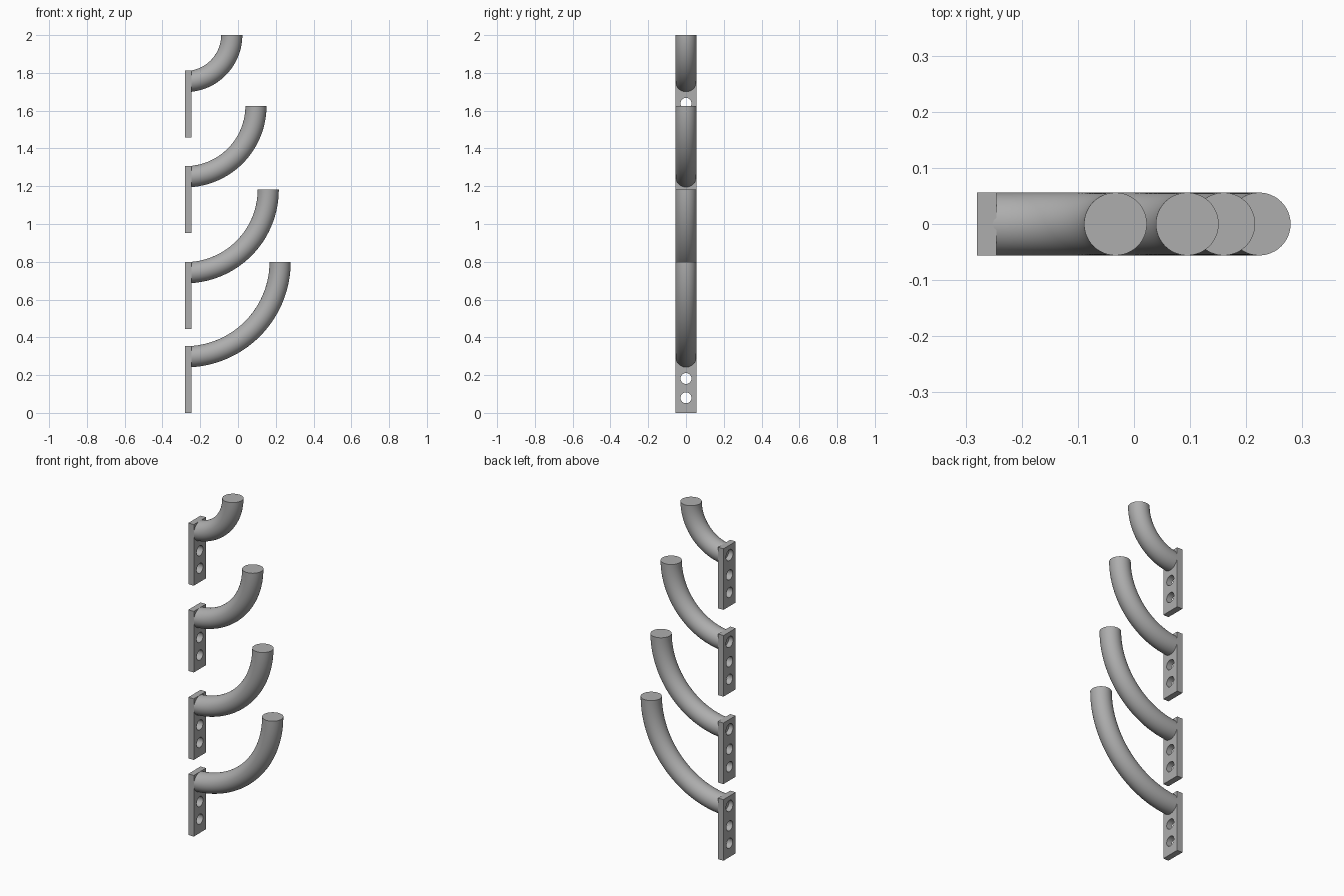
import bpy, bmesh, math
from mathutils import Matrix, Vector

cube = bpy.data.objects.get("Cube")
if cube:
    bpy.data.objects.remove(cube, do_unlink=True)

BACK, THICK = -0.28, 0.035      # rear plane and thickness of the plates
HALF, HEIGHT = 0.056, 0.355     # plate half width (also tube radius), plate height
BORE, PORT = 0.032, 0.297       # tube bore radius, height of tube above plate foot

grey = bpy.data.materials.new("grey_metal")
grey.use_nodes = True
colour = (0.42, 0.42, 0.42, 1)
grey.diffuse_color = colour
grey.node_tree.nodes["Principled BSDF"].inputs["Base Color"].default_value = colour


def make_object(name, bm):
    bmesh.ops.recalc_face_normals(bm, faces=bm.faces)
    mesh = bpy.data.meshes.new(name)
    bm.to_mesh(mesh)
    bm.free()
    mesh.materials.append(grey)
    obj = bpy.data.objects.new(name, mesh)
    bpy.context.collection.objects.link(obj)
    return obj


def activate(obj):
    bpy.ops.object.select_all(action='DESELECT')
    obj.select_set(True)
    bpy.context.view_layer.objects.active = obj


def smooth(obj):
    activate(obj)
    bpy.ops.object.shade_smooth_by_angle(angle=math.radians(35))


def make_plate(name):
    # Flat mounting plate
    bm = bmesh.new()
    place = Matrix.Translation((BACK + THICK / 2, 0, HEIGHT / 2))
    bmesh.ops.create_cube(bm, size=1, matrix=place @ Matrix.Diagonal((THICK, HALF * 2, HEIGHT, 1)))
    plate = make_object(name, bm)
    # Two screw holes and the opening into the tube
    bm = bmesh.new()
    for z, radius in ((0.08, 0.029), (0.182, 0.029), (PORT, BORE)):
        place = Matrix.Translation((BACK + THICK / 2, 0, z)) @ Matrix.Rotation(math.pi / 2, 4, 'Y')
        bmesh.ops.create_cone(bm, cap_ends=True, segments=40, radius1=radius,
                              radius2=radius, depth=THICK * 3, matrix=place)
    cutter = make_object("hole_cutter", bm)
    cutter.hide_render = True
    cut = plate.modifiers.new("holes", 'BOOLEAN')
    cut.object, cut.operation, cut.solver = cutter, 'DIFFERENCE', 'EXACT'
    activate(plate)
    bpy.ops.object.modifier_apply(modifier=cut.name)
    bpy.data.objects.remove(cutter, do_unlink=True)
    smooth(plate)
    return plate


def make_tube(name, bend, foot):
    # Hollow quarter bend: two concentric circles swept about the bend centre
    bm = bmesh.new()
    centre = Vector((BACK, 0, foot + PORT + bend))
    start = math.asin((THICK - 0.008) / bend)
    turn = (Matrix.Translation(centre) @ Matrix.Rotation(-start, 4, 'Y')
            @ Matrix.Translation((0, 0, -bend)) @ Matrix.Rotation(math.pi / 2, 4, 'Y'))
    for radius in (HALF, BORE):
        bmesh.ops.create_circle(bm, segments=48, radius=radius, matrix=turn)
    first = bm.edges[:]
    swept = bmesh.ops.spin(bm, geom=bm.verts[:] + first, cent=centre, axis=(0, -1, 0),
                           angle=math.pi / 2 - start, steps=32)
    last = [e for e in swept["geom_last"] if isinstance(e, bmesh.types.BMEdge)]
    for rim in (first, last):
        bmesh.ops.bridge_loops(bm, edges=rim)
    smooth(make_object(name, bm))


# Four brackets, with the bend growing towards the bottom
plate = make_plate("plate_1")
brackets = ((0, 0.503), (0.445, 0.44), (0.953, 0.375), (1.457, 0.247))
for number, (foot, bend) in enumerate(brackets, 1):
    if number > 1:
        copy = plate.copy()
        copy.name = f"plate_{number}"
        copy.location.z = foot
        bpy.context.collection.objects.link(copy)
    make_tube(f"tube_{number}", bend, foot)
